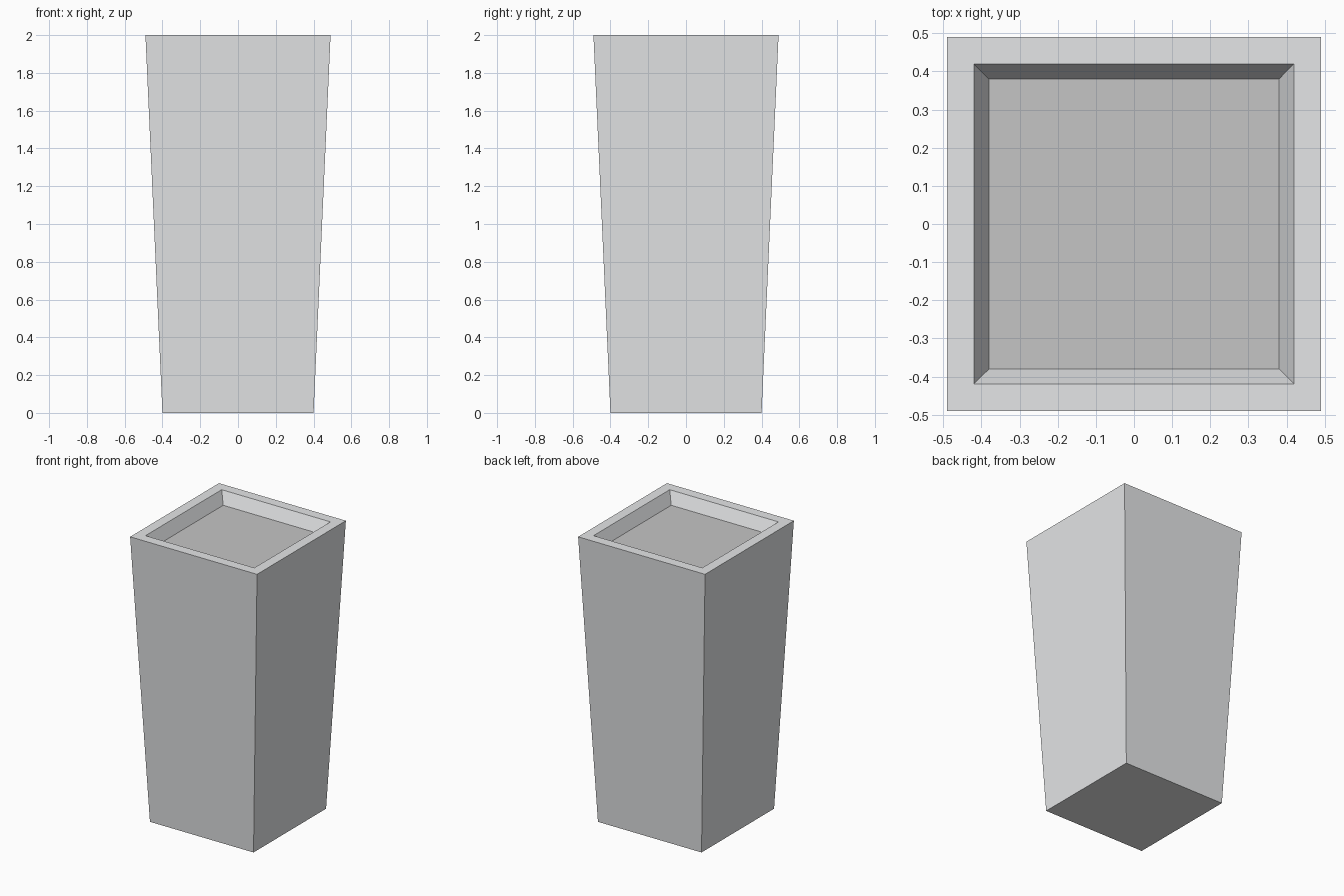
import bpy, bmesh

if "Cube" in bpy.data.objects:
    bpy.data.objects.remove(bpy.data.objects["Cube"])


def material(name, rgb):
    m = bpy.data.materials.new(name)
    m.diffuse_color = (*rgb, 1.0)
    m.use_nodes = True
    m.node_tree.nodes["Principled BSDF"].inputs["Base Color"].default_value = m.diffuse_color
    return m


# Square cross-sections from the base up, over the rim and down into the recess: (half width, height)
profile = [(0.40, 0.0), (0.49, 2.0), (0.42, 2.0), (0.38, 1.917)]

bm = bmesh.new()
rings = [[bm.verts.new((sx * h, sy * h, z)) for sx, sy in ((-1, -1), (1, -1), (1, 1), (-1, 1))]
         for h, z in profile]

# Outer walls, rim and recess walls
for low, high in zip(rings, rings[1:]):
    for i in range(4):
        j = (i + 1) % 4
        bm.faces.new((low[i], low[j], high[j], high[i]))

# Underside and darker recessed fill
bm.faces.new(rings[0][::-1])
fill = bm.faces.new(rings[-1])
fill.material_index = 1

mesh = bpy.data.meshes.new("tapered_planter")
bm.to_mesh(mesh)
bm.free()
mesh.materials.append(material("light grey", (0.78, 0.79, 0.80)))
mesh.materials.append(material("mid grey fill", (0.56, 0.56, 0.56)))

planter = bpy.data.objects.new("tapered_planter", mesh)
bpy.context.collection.objects.link(planter)
